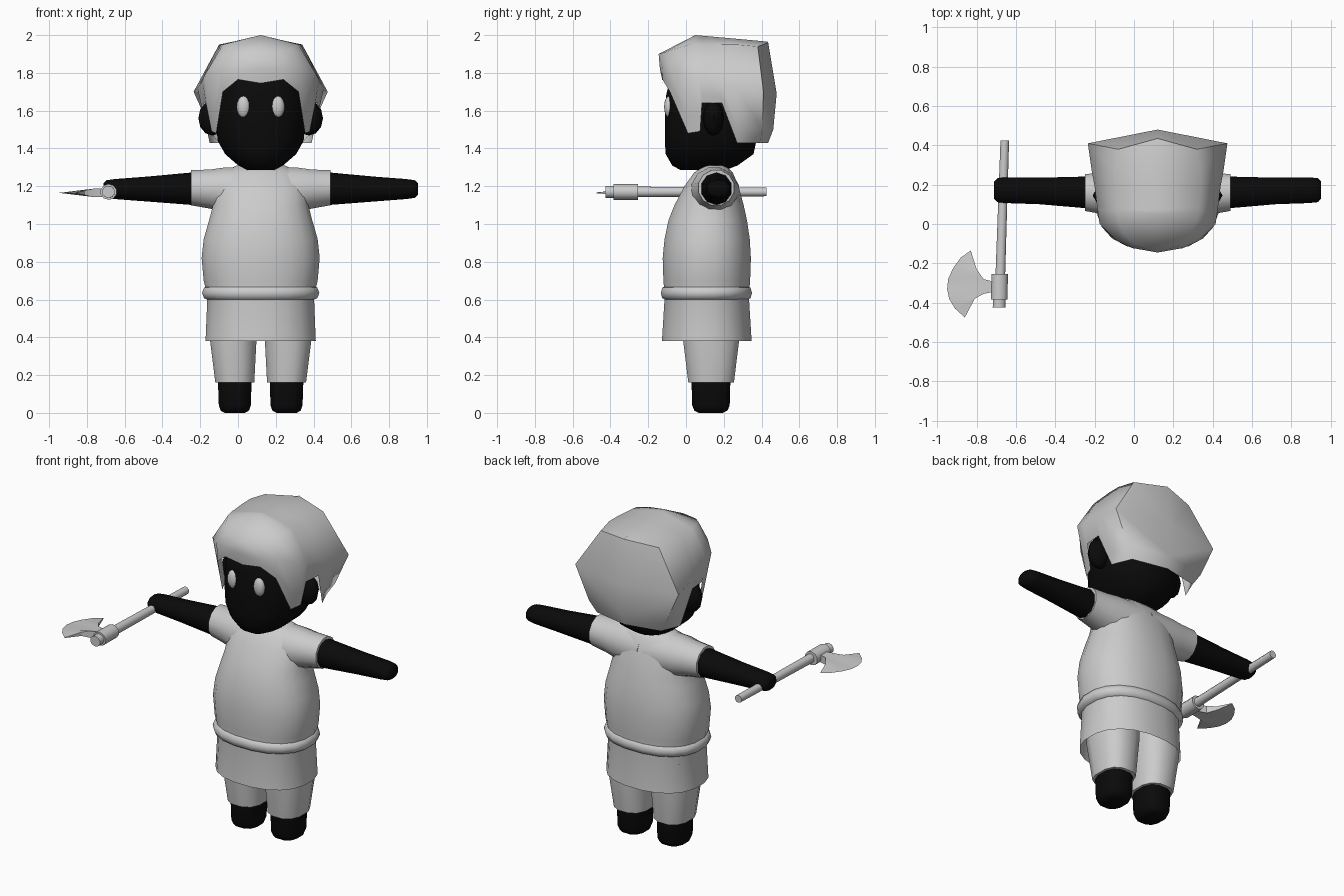
import bpy, bmesh, math

CX = 0.12  # symmetry line of the figure


def material(name, col):
    m = bpy.data.materials.new(name)
    m.diffuse_color = (*col, 1)
    return m


GREY = material("light grey", (0.6, 0.6, 0.6))
BLACK = material("black", (0.003, 0.003, 0.003))


def finish(bm, name, mat, angle=50):
    bmesh.ops.remove_doubles(bm, verts=bm.verts, dist=0.0005)
    bmesh.ops.recalc_face_normals(bm, faces=bm.faces)
    me = bpy.data.meshes.new(name)
    bm.to_mesh(me)
    bm.free()
    me.materials.append(mat)
    ob = bpy.data.objects.new(name, me)
    bpy.context.collection.objects.link(ob)
    bpy.ops.object.select_all(action='DESELECT')
    ob.select_set(True)
    bpy.context.view_layer.objects.active = ob
    bpy.ops.object.shade_smooth_by_angle(angle=math.radians(angle))
    return ob


def loft(name, rings, mat, axis='z', n=16, power=2.0, caps=(True, True), angle=50):
    """Skin rings of (position, centre u, centre v, radius u, radius v)."""
    bm = bmesh.new()
    rows = []
    for t, u, v, ru, rv in rings:
        row = []
        for i in range(n):
            a = 2 * math.pi * (i + 0.5) / n
            c, s = math.cos(a), math.sin(a)
            pu = u + ru * math.copysign(abs(c) ** (2 / power), c)
            pv = v + rv * math.copysign(abs(s) ** (2 / power), s)
            p = {'z': (pu, pv, t), 'x': (t, pu, pv), 'y': (pu, t, pv)}[axis]
            row.append(bm.verts.new(p))
        rows.append(row)
    for a, b in zip(rows, rows[1:]):
        for i in range(n):
            j = (i + 1) % n
            bm.faces.new((a[i], a[j], b[j], b[i]))
    for row, cap in ((rows[0], caps[0]), (rows[-1], caps[1])):
        if cap:
            bm.faces.new(row)
    return finish(bm, name, mat, angle)


def ball(name, loc, size, mat, seg=12, rings=8):
    bm = bmesh.new()
    bmesh.ops.create_uvsphere(bm, u_segments=seg, v_segments=rings, radius=1)
    for v in bm.verts:
        v.co = [loc[k] + v.co[k] * size[k] for k in range(3)]
    return finish(bm, name, mat)


# Tunic, open at the hem
loft("tunic", [(0.38, CX, 0.11, 0.295, 0.24), (0.62, CX, 0.11, 0.285, 0.225),
               (0.70, CX, 0.11, 0.305, 0.232), (0.82, CX, 0.11, 0.316, 0.236),
               (0.92, CX, 0.112, 0.305, 0.228), (1.02, CX, 0.115, 0.276, 0.21),
               (1.10, CX, 0.122, 0.255, 0.185), (1.20, CX, 0.135, 0.25, 0.145),
               (1.27, CX, 0.145, 0.21, 0.105), (1.31, CX, 0.15, 0.13, 0.06)],
     GREY, n=20, power=2.3, caps=(False, True))

# Belt roll
loft("belt", [(0.60, CX, 0.108, 0.285, 0.222), (0.607, CX, 0.108, 0.303, 0.236),
              (0.635, CX, 0.108, 0.314, 0.244), (0.663, CX, 0.108, 0.303, 0.236),
              (0.67, CX, 0.108, 0.285, 0.222)], GREY, n=20, power=2.3,
     caps=(False, False), angle=80)

# Limbs, ears and eyes on both sides
for side, s in (("right", -1), ("left", 1)):
    def out(rings):
        return [(CX + s * h, *r) for h, *r in rings]

    loft(side + "_sleeve", out([(0.02, 0.15, 1.17, 0.135, 0.138), (0.20, 0.15, 1.18, 0.125, 0.122),
                                (0.27, 0.155, 1.185, 0.11, 0.107), (0.37, 0.16, 1.192, 0.097, 0.096)]),
         GREY, 'x', 12)
    loft(side + "_arm", out([(0.34, 0.16, 1.187, 0.086, 0.088), (0.60, 0.168, 1.185, 0.071, 0.066),
                             (0.77, 0.172, 1.185, 0.069, 0.053), (0.815, 0.172, 1.185, 0.064, 0.047),
                             (0.832, 0.172, 1.185, 0.045, 0.032)]), BLACK, 'x', 10)
    x = CX + s * 0.137
    loft(side + "_trouser", [(0.16, x, 0.133, 0.106, 0.124), (0.38, x + s * 0.008, 0.133, 0.126, 0.152),
                             (0.55, x + s * 0.006, 0.13, 0.13, 0.16)], GREY, n=12, power=2.5)
    loft(side + "_foot", [(0.0, x, 0.132, 0.055, 0.065), (0.012, x, 0.132, 0.077, 0.09),
                          (0.04, x, 0.132, 0.087, 0.102), (0.18, x, 0.132, 0.092, 0.106)],
         BLACK, n=12, power=2.6)
    ball(side + "_ear", (CX + s * 0.255, 0.145, 1.56), (0.075, 0.055, 0.092), BLACK, 8, 6)
    ball(side + "_eye", (CX + s * 0.09, -0.09, 1.62), (0.037, 0.026, 0.058), GREY)

# Head
loft("head", [(1.285, CX, 0.09, 0.07, 0.12), (1.31, CX, 0.10, 0.12, 0.175),
              (1.37, CX, 0.125, 0.19, 0.235), (1.44, CX, 0.13, 0.23, 0.245),
              (1.55, CX, 0.13, 0.24, 0.245), (1.68, CX, 0.13, 0.235, 0.238),
              (1.78, CX, 0.14, 0.19, 0.225), (1.85, CX, 0.15, 0.12, 0.18)],
     BLACK, n=20, power=2.3, angle=70)

# Hair cap: half columns front to back, then mirrored
crown = [(0, -.145, 1.90), (.11, -.11, 1.91), (.17, -.05, 1.93), (.20, .02, 1.95), (.21, .07, 1.95),
         (.21, .09, 1.95), (.22, .19, 1.95), (.22, .27, 1.95), (.20, .38, 1.94), (0, .435, 1.96)]
temple = [(0, -.138, 1.82), (.13, -.122, 1.82), (.21, -.085, 1.82), (.295, 0, 1.79), (.305, .07, 1.77),
          (.308, .09, 1.76), (.32, .19, 1.74), (.335, .27, 1.72), (.355, .41, 1.70), (0, .48, 1.69)]
hem = [(0, -.122, 1.745), (.12, -.125, 1.765), (.20, -.085, 1.70), (.235, .01, 1.48), (.26, .075, 1.49),
       (.29, .085, 1.64), (.30, .19, 1.64), (.27, .27, 1.43), (.22, .39, 1.43), (0, .435, 1.43)]
ridge = []
for _, y, _ in crown:
    yc = min(max(y, 0.05), 0.43)
    ridge.append((0, yc, 2.0 - 0.09 * (yc - 0.05)))
# nape row keeps the back bulging above the hem
nape = [tuple(a * 0.3 + b * 0.7 for a, b in zip(t, h)) for t, h in zip(temple, hem)]
nape[9] = (0, .462, 1.50)
nape[8] = (.265, .405, 1.50)
bm = bmesh.new()
for s in (-1, 1):
    grid = [[bm.verts.new((CX + s * x, y, z)) for x, y, z in row]
            for row in (ridge, crown, temple, nape, hem)]
    for a, b in zip(grid, grid[1:]):
        for i in range(len(a) - 1):
            bm.faces.new((a[i], a[i + 1], b[i + 1], b[i]))
bmesh.ops.remove_doubles(bm, verts=bm.verts, dist=0.0005)
bmesh.ops.dissolve_degenerate(bm, edges=bm.edges, dist=0.0005)
finish(bm, "hair", GREY, 60)

# Axe handle, socket and cap
loft("axe_handle", [(0.425, -0.657, 1.17, 0.023, 0.023), (-0.30, -0.681, 1.17, 0.026, 0.028)],
     GREY, 'y', 10)
loft("axe_socket", [(-0.255, -0.683, 1.17, 0.044, 0.042), (-0.385, -0.685, 1.17, 0.044, 0.042)],
     GREY, 'y', 10)
loft("axe_cap", [(-0.38, -0.685, 1.17, 0.034, 0.032), (-0.425, -0.686, 1.17, 0.034, 0.032)],
     GREY, 'y', 10)

# Axe blade, thick at the neck and thin at the cutting edge
inner = [(-.83, -.135, .002), (-.80, -.23, .012), (-.765, -.28, .022), (-.69, -.30, .024),
         (-.69, -.34, .024), (-.765, -.355, .022), (-.81, -.38, .012), (-.86, -.475, .002)]
outer = [(-.83, -.135), (-.88, -.17), (-.92, -.225), (-.945, -.28),
         (-.95, -.33), (-.94, -.38), (-.91, -.43), (-.86, -.475)]
bm = bmesh.new()
top = [bm.verts.new((x, y, 1.165 + h)) for x, y, h in inner]
low = [bm.verts.new((x, y, 1.165 - h)) for x, y, h in inner]
edge = [bm.verts.new((x, y, 1.165)) for x, y in outer]
for i in range(len(edge) - 1):
    bm.faces.new((top[i], top[i + 1], edge[i + 1], edge[i]))
    bm.faces.new((low[i + 1], low[i], edge[i], edge[i + 1]))
    bm.faces.new((top[i + 1], top[i], low[i], low[i + 1]))
finish(bm, "axe_blade", GREY, 30)
